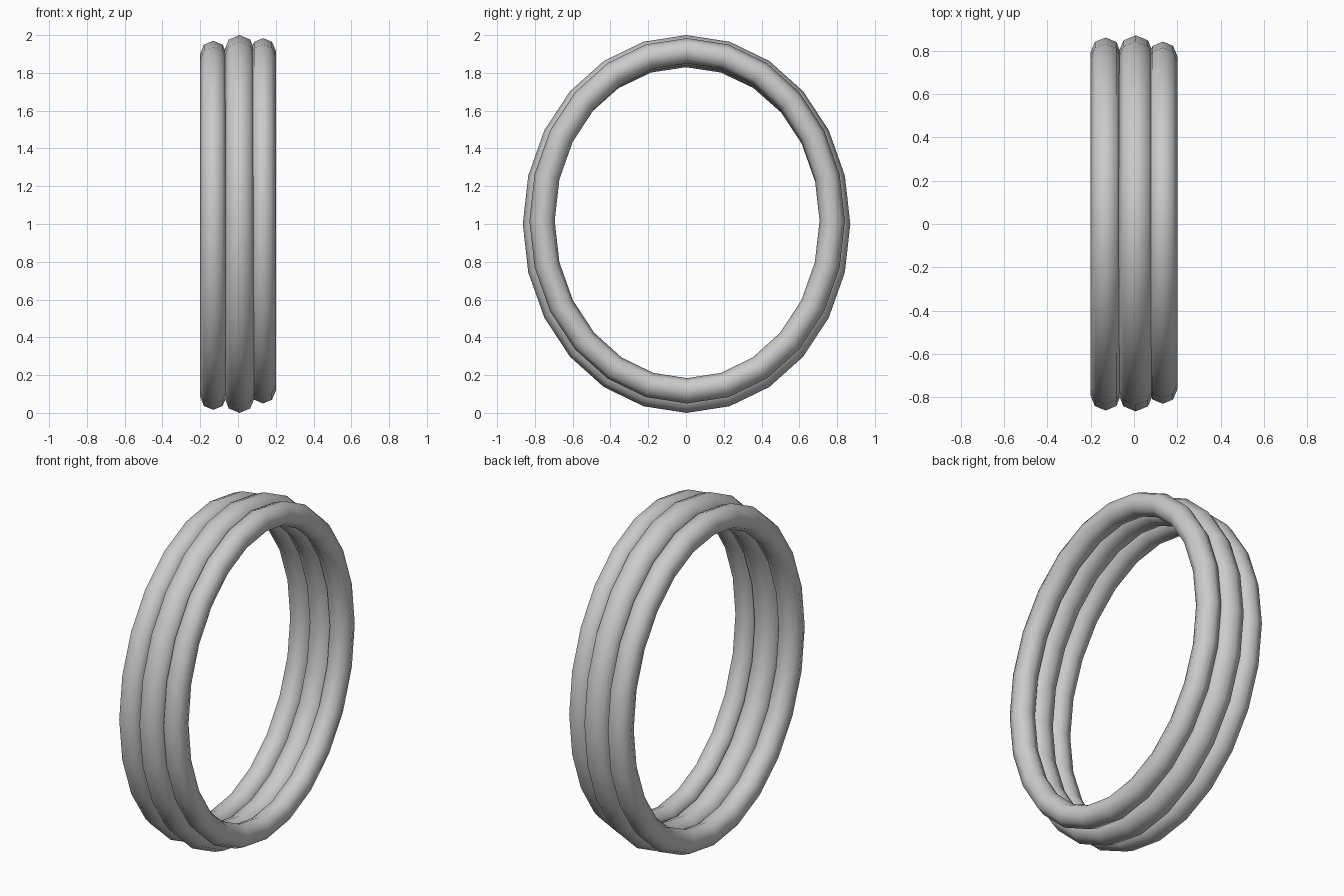
import bpy, bmesh, math

if "Cube" in bpy.data.objects:
    bpy.data.objects.remove(bpy.data.objects["Cube"])

RING_STEPS = 24
TUBE_SIDES = 8

metal = bpy.data.materials.new("light grey")
metal.diffuse_color = (0.6, 0.6, 0.6, 1)
metal.use_nodes = True
metal.node_tree.nodes["Principled BSDF"].inputs["Base Color"].default_value = metal.diffuse_color


def oval_ring(name, x, y, z, half_depth, half_height, r):
    """Oval tube around the x axis; half sizes are measured to the outside."""
    a, b = half_depth - r, half_height - r
    bm = bmesh.new()
    loops = []
    for i in range(RING_STEPS):
        t = 2 * math.pi * i / RING_STEPS
        s, c = math.sin(t), math.cos(t)
        ny, nz = b * s, a * c                      # outward normal of the oval
        n = math.hypot(ny, nz)
        loop = []
        for j in range(TUBE_SIDES):
            u = 2 * math.pi * j / TUBE_SIDES
            out = r * math.cos(u)
            loop.append(bm.verts.new((x + r * math.sin(u),
                                      y + a * s + out * ny / n,
                                      z + b * c + out * nz / n)))
        loops.append(loop)
    for i in range(RING_STEPS):
        p, q = loops[i], loops[(i + 1) % RING_STEPS]
        for j in range(TUBE_SIDES):
            k = (j + 1) % TUBE_SIDES
            f = bm.faces.new((p[j], p[k], q[k], q[j]))
            f.smooth = True
    bmesh.ops.recalc_face_normals(bm, faces=bm.faces[:])
    mesh = bpy.data.meshes.new(name)
    bm.to_mesh(mesh)
    bm.free()
    mesh.materials.append(metal)
    bpy.context.collection.objects.link(bpy.data.objects.new(name, mesh))


# Three touching bands, the middle one slightly larger
oval_ring("left_band", -0.131, 0.0, 0.993, 0.860, 0.977, 0.070)
oval_ring("middle_band", 0.008, 0.003, 1.0, 0.867, 1.0, 0.080)
oval_ring("right_band", 0.133, 0.006, 1.017, 0.835, 0.967, 0.067)
